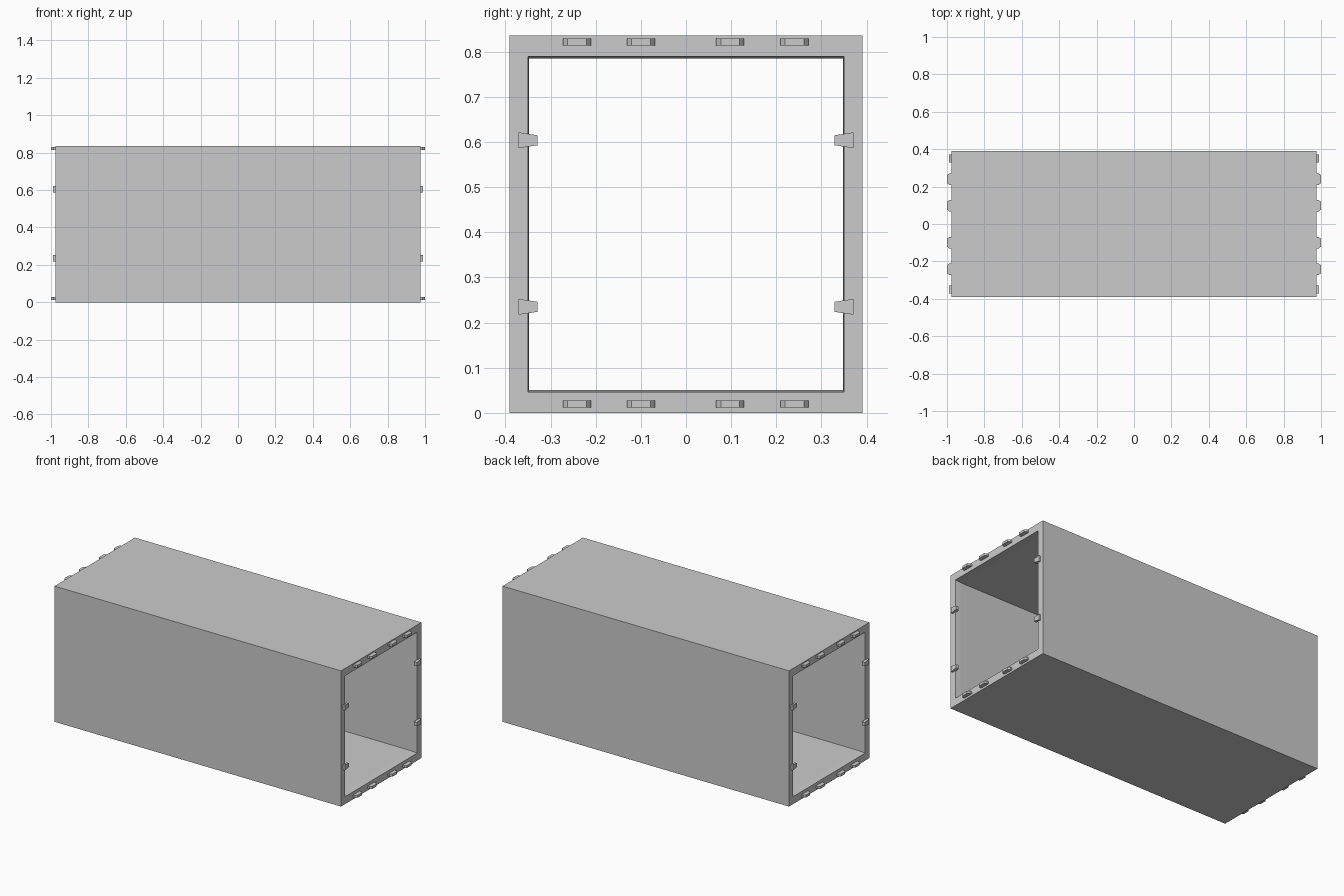
import bpy, bmesh

cube = bpy.data.objects.get("Cube")
if cube:
    bpy.data.objects.remove(cube, do_unlink=True)

grey = bpy.data.materials.new("plain grey")
grey.use_nodes = True
COLOR = (0.6, 0.6, 0.6, 1)
grey.diffuse_color = COLOR
grey.node_tree.nodes["Principled BSDF"].inputs["Base Color"].default_value = COLOR

END = 0.976      # x of the open ends
MID = 0.418      # height of the tube's centre line
LIP = 0.035      # depth of the sloped lip


def finish(name, bm):
    bmesh.ops.recalc_face_normals(bm, faces=bm.faces[:])
    mesh = bpy.data.meshes.new(name)
    bm.to_mesh(mesh)
    bm.free()
    mesh.materials.append(grey)
    obj = bpy.data.objects.new(name, mesh)
    bpy.context.collection.objects.link(obj)
    return obj


def ring(bm, x, half_y, half_z):
    corners = ((-1, -1), (1, -1), (1, 1), (-1, 1))
    return [bm.verts.new((x, sy * half_y, MID + sz * half_z)) for sy, sz in corners]


def prism(name, outline, offset):
    """Extrude a flat outline of points along the offset."""
    bm = bmesh.new()
    face = bm.faces.new([bm.verts.new(p) for p in outline])
    out = bmesh.ops.extrude_face_region(bm, geom=[face])
    moved = [v for v in out["geom"] if isinstance(v, bmesh.types.BMVert)]
    bmesh.ops.translate(bm, verts=moved, vec=offset)
    return finish(name, bm)


# Rectangular tube with a sloped lip inside each open end
bm = bmesh.new()
rings = [
    ring(bm, -END, 0.391, MID),
    ring(bm, END, 0.391, MID),
    ring(bm, END, 0.350, 0.372),
    ring(bm, END - LIP, 0.348, 0.367),
    ring(bm, LIP - END, 0.348, 0.367),
    ring(bm, -END, 0.350, 0.372),
]
for a, b in zip(rings, rings[1:] + rings[:1]):
    for i in range(4):
        j = (i + 1) % 4
        bm.faces.new((a[i], a[j], b[j], b[i]))
finish("square_tube", bm)

for sx, end in ((1, "left"), (-1, "right")):
    # Chamfered tabs along the top and bottom edges
    for z, edge in ((0.012, "bottom"), (0.814, "top")):
        for n, y in enumerate((-0.242, -0.1, 0.098, 0.24)):
            half = ((0.97, -0.031), (0.987, -0.031), (1.0, -0.021))
            profile = half + tuple((x, -dy) for x, dy in reversed(half))
            outline = [(sx * x, y + dy, z) for x, dy in profile]
            prism(f"{end}_{edge}_tab_{n + 1}", outline, (0, 0, 0.015))

    # Wedge tabs on the upright edges, reaching into the opening
    for sy, side in ((-1, "front"), (1, "back")):
        for z, level in ((0.235, "lower"), (0.604, "upper")):
            profile = ((0.371, -0.0175), (0.371, 0.0175), (0.329, 0.011), (0.329, -0.011))
            outline = [(sx * 0.97, sy * y, z + dz) for y, dz in profile]
            prism(f"{end}_{side}_{level}_wedge", outline, (sx * 0.018, 0, 0))
